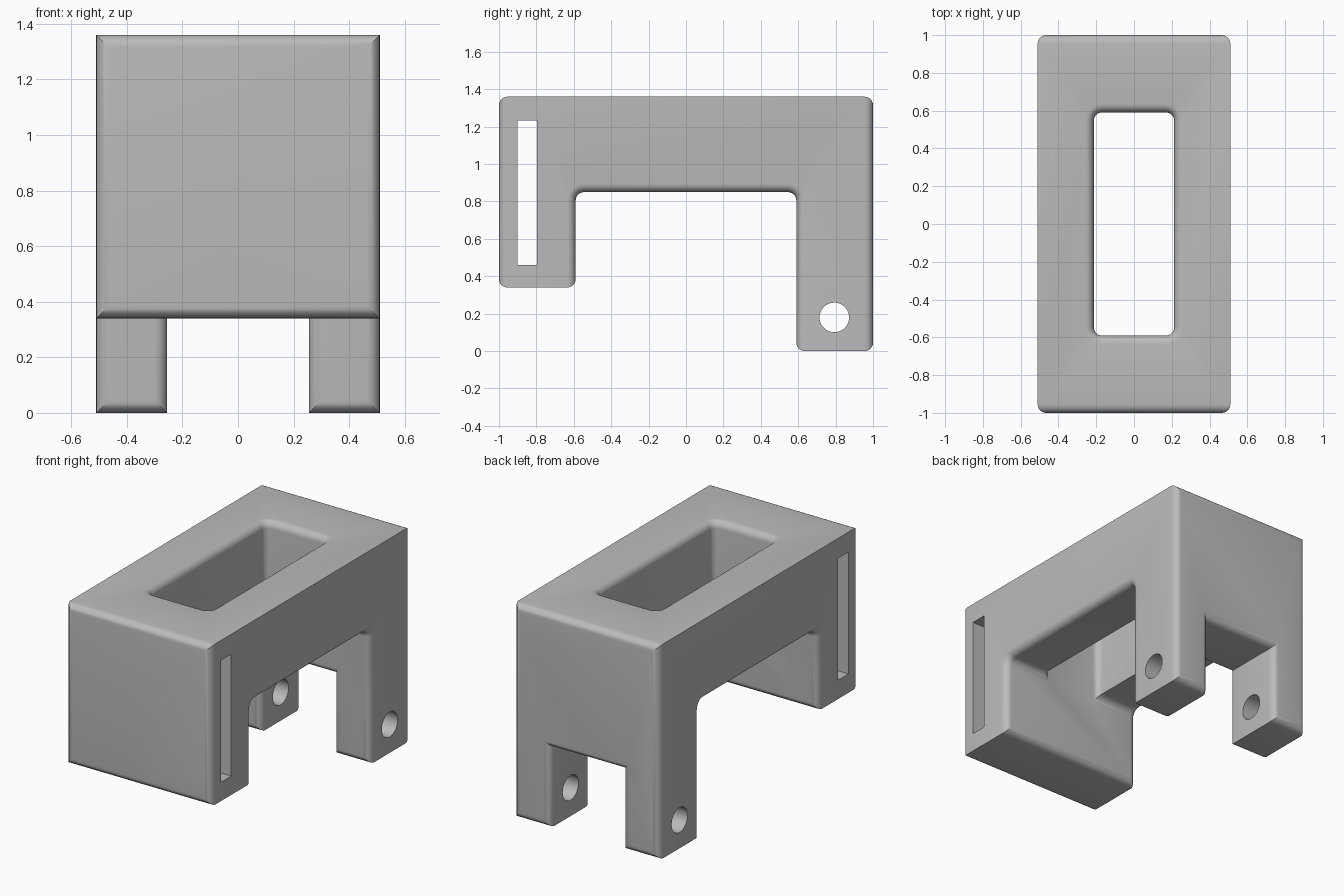
import bpy
import bmesh
from math import sin, cos, pi
from mathutils import Vector

cube = bpy.data.objects.get("Cube")
if cube:
    bpy.data.objects.remove(cube, do_unlink=True)

R = 0.045          # edge rounding
STEPS = 6
HALF_X, HALF_Y, TOP = 0.51, 1.0, 1.36
ARCH_Y, ARCH_TOP = 0.59, 0.85
FRONT_BOTTOM = 0.34

# Places outline coordinates (a, b) at distance t along the chosen axis
AXES = {
    "x": lambda t, a, b: (t, a, b),
    "y": lambda t, a, b: (a, t, b),
    "z": lambda t, a, b: (a, b, t),
}


def rounded(corners, radius):
    """Outline with every right-angled corner rounded."""
    pts = [Vector(c) for c in corners]
    if radius <= 0:
        return pts
    out = []
    for i, p in enumerate(pts):
        u = (pts[i - 1] - p).normalized()
        v = (pts[(i + 1) % len(pts)] - p).normalized()
        c = p + (u + v) * radius
        for k in range(STEPS + 1):
            a = pi / 2 * k / STEPS
            out.append(c - v * radius * cos(a) - u * radius * sin(a))
    return out


def rect(a0, a1, b0, b1, grow=0.0):
    a0, a1, b0, b1 = a0 - grow, a1 + grow, b0 - grow, b1 + grow
    return [(a0, b0), (a1, b0), (a1, b1), (a0, b1)]


def loft(name, axis, sections):
    """Solid through (distance, outline) sections with equal point counts."""
    bm = bmesh.new()
    rings = [[bm.verts.new(AXES[axis](t, *p)) for p in pts] for t, pts in sections]
    n = len(rings[0])
    for lo, hi in zip(rings, rings[1:]):
        for i in range(n):
            j = (i + 1) % n
            bm.faces.new((lo[i], lo[j], hi[j], hi[i]))
    bm.faces.new(rings[0])
    bm.faces.new(rings[-1])
    bmesh.ops.recalc_face_normals(bm, faces=bm.faces[:])
    mesh = bpy.data.meshes.new(name)
    bm.to_mesh(mesh)
    bm.free()
    obj = bpy.data.objects.new(name, mesh)
    bpy.context.collection.objects.link(obj)
    return obj


def prism(name, axis, t0, t1, outline):
    return loft(name, axis, [(t0, outline), (t1, outline)])


def flare(face, inward):
    """(distance, growth) pairs that round over an opening's rim."""
    angles = [pi / 2 * k / STEPS for k in range(STEPS + 1)]
    return [(face + inward * R * (1 - cos(a)), R - R * sin(a)) for a in angles]


def flared_cutter(name, axis, bounds, radius, profile):
    return loft(name, axis, [
        (t, rounded(rect(*bounds, grow), radius + grow if radius else 0))
        for t, grow in profile])


def combine(target, other, operation):
    mod = target.modifiers.new(other.name, "BOOLEAN")
    mod.operation = operation
    mod.solver = "EXACT"
    mod.object = other
    bpy.context.view_layer.objects.active = target
    bpy.ops.object.modifier_apply(modifier=mod.name)
    bpy.data.objects.remove(other, do_unlink=True)


# Body: rounded side profile crossed with a rounded plan
side = [(-HALF_Y, FRONT_BOTTOM), (-ARCH_Y, FRONT_BOTTOM), (-ARCH_Y, ARCH_TOP),
        (ARCH_Y, ARCH_TOP), (ARCH_Y, 0), (HALF_Y, 0), (HALF_Y, TOP), (-HALF_Y, TOP)]
body = prism("bracket_body", "x", -0.6, 0.6, rounded(side, R))
plan = rounded(rect(-HALF_X, HALF_X, -HALF_Y, HALF_Y), R)
combine(body, prism("plan", "z", -0.2, 1.6, plan), "INTERSECT")

# Rounded rim of the side arch
arch = ([(-0.55, R)] + flare(-HALF_X, 1) + [(-0.46, -0.01), (0.46, -0.01)]
        + flare(HALF_X, -1)[::-1] + [(0.55, R)])
combine(body, flared_cutter("arch_rim", "x", (-ARCH_Y, ARCH_Y, -0.5, ARCH_TOP),
                            R, arch), "DIFFERENCE")

# Slot through the top
slot = [(0.8, 0)] + flare(TOP, -1)[::-1] + [(1.45, R)]
combine(body, flared_cutter("top_slot", "z", (-0.213, 0.213, -0.591, 0.591),
                            R, slot), "DIFFERENCE")

# Gap between the two back legs
gap = [(0.5, R)] + flare(ARCH_Y, 1) + flare(HALF_Y, -1)[::-1] + [(1.1, R)]
combine(body, flared_cutter("leg_gap", "y", (-0.255, 0.255, -0.5, 0.51),
                            0, gap), "DIFFERENCE")

# Narrow slit across the front block
combine(body, prism("front_slit", "x", -0.7, 0.7, rect(-0.9, -0.797, 0.46, 1.233)),
        "DIFFERENCE")

# Pin hole through the back legs
circle = [(0.793 + 0.079 * cos(2 * pi * k / 48), 0.18 + 0.079 * sin(2 * pi * k / 48))
          for k in range(48)]
combine(body, prism("pin_hole", "x", -0.7, 0.7, circle), "DIFFERENCE")

# Single grey finish
grey = bpy.data.materials.new("plain_grey")
grey.use_nodes = True
colour = (0.5, 0.5, 0.5, 1)
grey.diffuse_color = colour
grey.node_tree.nodes["Principled BSDF"].inputs["Base Color"].default_value = colour
body.data.materials.clear()
body.data.materials.append(grey)
for poly in body.data.polygons:
    poly.material_index = 0

for obj in bpy.context.selected_objects:
    obj.select_set(False)
body.select_set(True)
bpy.context.view_layer.objects.active = body
bpy.ops.object.shade_smooth_by_angle(angle=pi / 6)
